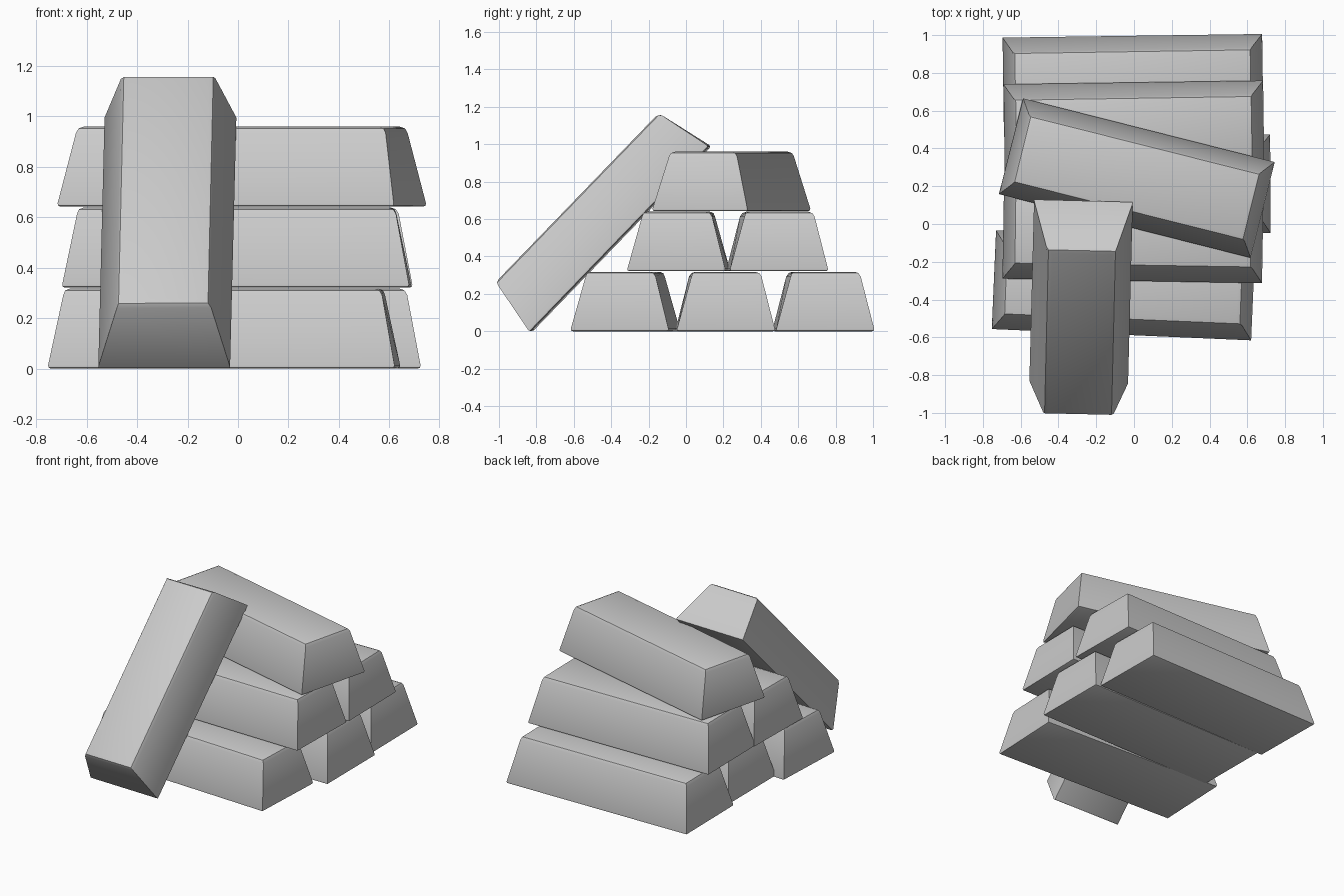
import bpy
import bmesh
from math import radians

if "Cube" in bpy.data.objects:
    bpy.data.objects.remove(bpy.data.objects["Cube"])

# Half sizes of the tapered ingot at its base and at its top
BASE = (0.69, 0.265)
TOP = (0.63, 0.184)
HEIGHT = 0.318


def ingot(name, loc, rot):
    """Tapered bar lying along local x, base on local z = 0."""
    bm = bmesh.new()
    bmesh.ops.create_cube(bm, size=2)
    for v in bm.verts:
        hx, hy = TOP if v.co.z > 0 else BASE
        v.co = (v.co.x * hx, v.co.y * hy, HEIGHT if v.co.z > 0 else 0)
    # Wider rounding on the upper edges, tighter round the base
    upper = [e for e in bm.edges if all(v.co.z > 0.1 for v in e.verts)]
    lower = [e for e in bm.edges if e not in upper]
    bmesh.ops.bevel(bm, geom=upper, offset=0.026, segments=2, profile=0.5, affect='EDGES')
    lower = [e for e in bm.edges if e.is_valid and all(v.co.z < 0.01 for v in e.verts)]
    bmesh.ops.bevel(bm, geom=lower, offset=0.014, segments=2, profile=0.5, affect='EDGES')
    mesh = bpy.data.meshes.new(name)
    bm.to_mesh(mesh)
    bm.free()
    ob = bpy.data.objects.new(name, mesh)
    bpy.context.collection.objects.link(ob)
    ob.location = loc
    ob.rotation_euler = [radians(a) for a in rot]
    bpy.context.view_layer.objects.active = ob
    ob.select_set(True)
    bpy.ops.object.shade_smooth_by_angle(angle=radians(40))
    ob.select_set(False)
    return ob


# Stacked bars: name, x, y, layer, turn about z
stack = [
    ("bottom_bar_front", -0.055, -0.325, 0, -2.5),
    ("bottom_bar_middle", 0.035, 0.21, 0, 0.3),
    ("bottom_bar_back", -0.005, 0.735, 0, 0.8),
    ("middle_bar_front", -0.005, -0.04, 1, -1.0),
    ("middle_bar_back", 0.0, 0.488, 1, 0.8),
    ("top_bar", 0.015, 0.243, 2, -14.2),
]
for name, x, y, layer, turn in stack:
    ingot(name, (x, y, layer * 0.321), (0, 0, turn))

# Bar leaning against the front of the stack
ingot("leaning_bar", (-0.28, -0.35, 0.492), (0, -46, 88.5))
